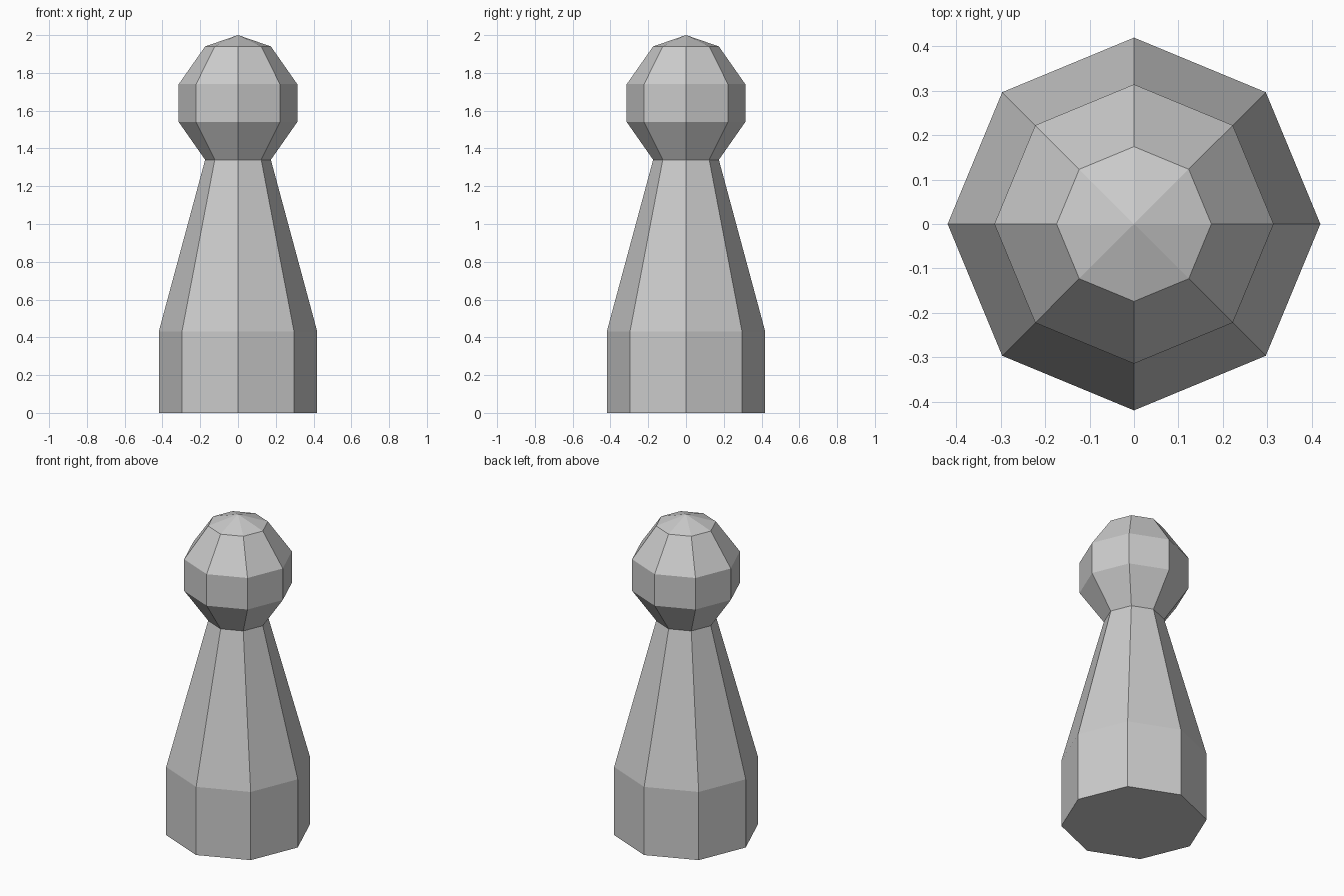
import bpy, bmesh
from math import cos, sin, pi

if "Cube" in bpy.data.objects:
    bpy.data.objects.remove(bpy.data.objects["Cube"])

SIDES = 8


def lathe(name, profile, cap_bottom=False, apex=None):
    """Flat-faced eight-sided turning from (radius, height) points."""
    bm = bmesh.new()
    rings = [[bm.verts.new((r * cos(2 * pi * i / SIDES), r * sin(2 * pi * i / SIDES), z))
              for i in range(SIDES)] for r, z in profile]
    for lo, hi in zip(rings, rings[1:]):
        for i in range(SIDES):
            j = (i + 1) % SIDES
            bm.faces.new((lo[i], lo[j], hi[j], hi[i]))
    if cap_bottom:
        bm.faces.new(rings[0][::-1])
    if apex is not None:
        tip = bm.verts.new((0, 0, apex))
        for i in range(SIDES):
            bm.faces.new((rings[-1][i], rings[-1][(i + 1) % SIDES], tip))
    mesh = bpy.data.meshes.new(name)
    bm.to_mesh(mesh)
    bm.free()
    obj = bpy.data.objects.new(name, mesh)
    bpy.context.collection.objects.link(obj)
    return obj


NECK = (0.174, 1.34)

# Body: straight base, then a taper up to the neck
lathe("body", [(0.419, 0), (0.419, 0.432), NECK], cap_bottom=True)

# Head: faceted ball with a shallow pointed crown
lathe("head", [NECK, (0.314, 1.54), (0.314, 1.74), (0.174, 1.94)], apex=2.0)
